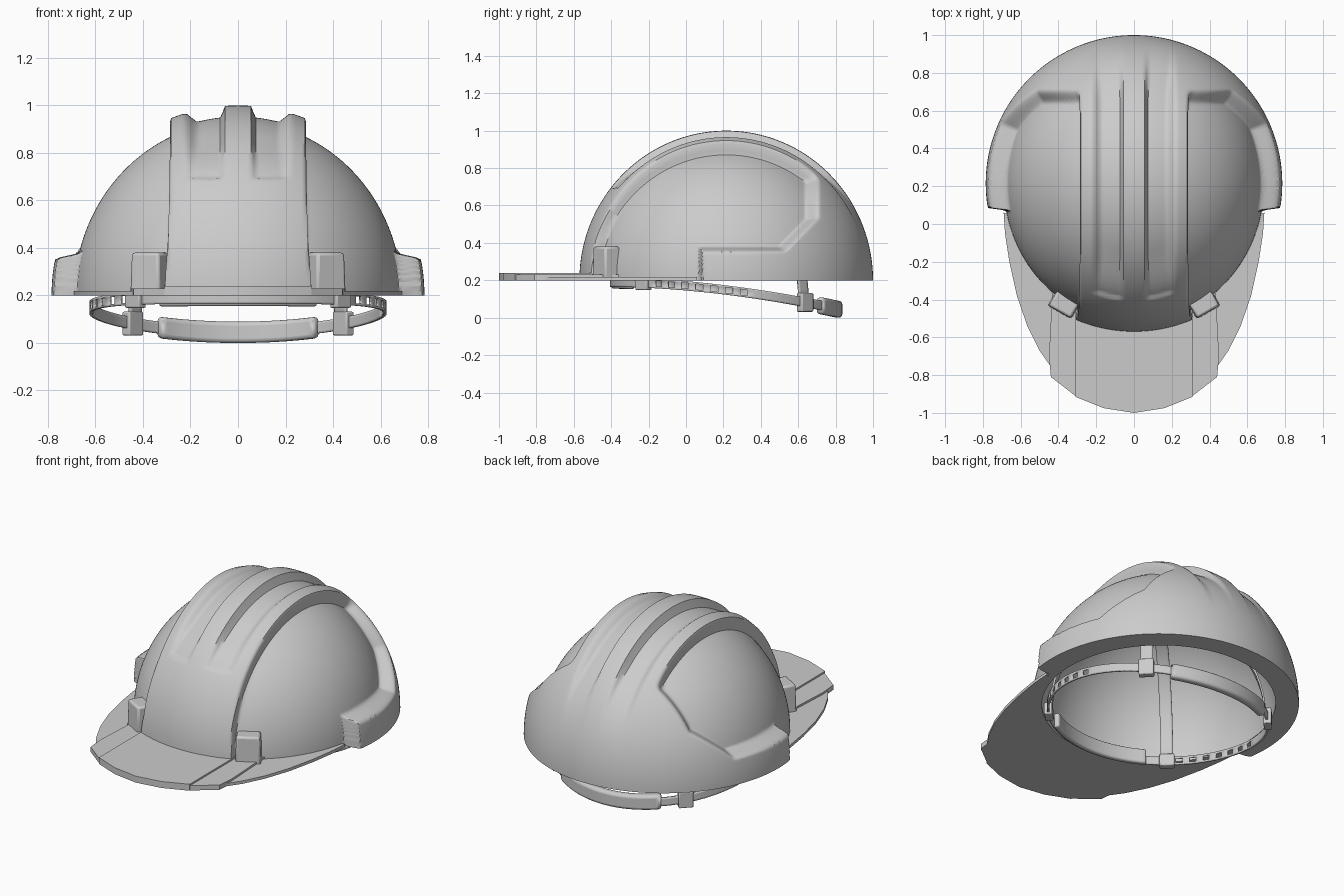
import bpy, bmesh
from math import sin, cos, pi, sqrt, radians, atan2
from mathutils import Vector

if "Cube" in bpy.data.objects:
    bpy.data.objects.remove(bpy.data.objects["Cube"])

CY, RIM = 0.215, 0.2          # dome centre in y, rim height


def make(name, verts, faces, smooth=40, merge=0.0):
    me = bpy.data.meshes.new(name)
    me.from_pydata([tuple(v) for v in verts], [], faces)
    bm = bmesh.new()
    bm.from_mesh(me)
    if merge:
        bmesh.ops.remove_doubles(bm, verts=bm.verts, dist=merge)
    bmesh.ops.recalc_face_normals(bm, faces=bm.faces)
    bm.to_mesh(me)
    bm.free()
    ob = bpy.data.objects.new(name, me)
    bpy.context.collection.objects.link(ob)
    bpy.ops.object.select_all(action='DESELECT')
    bpy.context.view_layer.objects.active = ob
    ob.select_set(True)
    bpy.ops.object.shade_smooth_by_angle(angle=radians(smooth))
    return ob


def step(a, b, x):
    t = min(1, max(0, (x - a) / (b - a)))
    return t * t * (3 - 2 * t)


# Shell: dome with raised centre band and back, two grooves, recessed side panels
INNER, OUTER, CAVITY = (0.69, 0.74, 0.733), (0.785, 0.785, 0.8), (0.65, 0.66, 0.69)


def raised(d):
    s, dz = abs(d[0]), d[2]
    y, z = CY + INNER[1] * d[1], RIM + INNER[2] * dz
    k = 0.035 * (1 - dz) ** 3
    side = step(0.36 + k, 0.41 + k, s)
    back = max(y - 0.635, 0.385 - z,
               (y - 0.635 + 0.385 - z + 0.14) * 0.707,
               (y - 0.6 + z - 0.75) * 0.707)
    panel = side * (1 - step(0, 0.05, min(back, (y - 0.07) * 2)))
    x = s * OUTER[0]
    groove = step(0.055, 0.08, x) * (1 - step(0.185, 0.225, x))
    if d[1] < 0:
        groove *= 0.3 * step(0.69, 0.705, RIM + 0.8 * dz) + 0.7 * step(0.7, 0.9, RIM + 0.8 * dz)
    else:
        groove *= 1 - step(0.55, 0.96, d[1])
    return (1 - panel) * (1 - 0.7 * groove)


def shell():
    nu, nv = 180, 160
    outer, inner = [], []
    for i in range(nu + 1):
        u = -pi / 2 + pi * i / nu
        for j in range(nv + 1):
            v = pi * j / nv
            d = (sin(u), -cos(u) * cos(v), cos(u) * sin(v))
            m = raised(d)
            r = [a + (b - a) * m for a, b in zip(INNER, OUTER)]
            outer.append((r[0] * d[0], CY + r[1] * d[1], RIM + r[2] * d[2]))
            inner.append((CAVITY[0] * d[0], CY + CAVITY[1] * d[1], RIM + CAVITY[2] * d[2]))
    n, w = len(outer), nv + 1
    faces = []
    for i in range(nu):
        for j in range(nv):
            q = (i * w + j, i * w + j + 1, (i + 1) * w + j + 1, (i + 1) * w + j)
            faces += [q, tuple(n + a for a in q)]
        for j in (0, nv):
            a, b = i * w + j, (i + 1) * w + j
            faces.append((a, b, n + b, n + a))
    make("shell", outer + inner, faces, 50, 1e-5)


shell()


# Brim: flat plates of three heights, ending under the shell
def brim(name, outer, x0, x1, top, sign=1):
    arc = []
    for i in range(13):
        x = x1 + (x0 - x1) * i / 12
        arc.append((x, CY - 0.69 * sqrt(1 - (x / 0.67) ** 2)))
    pts = [(sign * x, y) for x, y in outer + arc]
    n = len(pts)
    verts = [(x, y, RIM) for x, y in pts] + [(x, y, top) for x, y in pts]
    faces = [tuple(range(n)), tuple(range(n, 2 * n))]
    faces += [(i, (i + 1) % n, n + (i + 1) % n, n + i) for i in range(n)]
    make(name, verts, faces, 20)


brim("brim_centre", [(-0.31, -0.915), (-0.16, -0.975), (0, -1), (0.16, -0.975), (0.31, -0.915)],
     -0.31, 0.31, 0.24)
for s, tag in ((1, "left"), (-1, "right")):
    brim("brim_step_" + tag, [(0.31, -0.91), (0.44, -0.81), (0.45, -0.7)], 0.31, 0.43, 0.23, s)
    brim("brim_side_" + tag, [(0.43, -0.77), (0.5, -0.67), (0.565, -0.54), (0.62, -0.38),
                              (0.66, -0.2), (0.683, -0.05), (0.69, 0.06)], 0.43, 0.65, 0.218, s)


def box(name, loc, size, turn, bevel, taper=1.0):
    v = [(x * size[0] / 2 * (taper if z > 0 else 1), y * size[1] / 2 * (taper if z > 0 else 1),
          z * size[2] / 2) for x in (-1, 1) for y in (-1, 1) for z in (-1, 1)]
    f = [(0, 1, 3, 2), (4, 6, 7, 5), (0, 4, 5, 1), (2, 3, 7, 6), (0, 2, 6, 4), (1, 5, 7, 3)]
    ob = make(name, v, f)
    ob.location, ob.rotation_euler[2] = loc, turn
    b = ob.modifiers.new("bevel", 'BEVEL')
    b.width, b.segments = bevel, 2
    return ob


# Clip sockets beside the front of the centre band
for s, tag in ((1, "left"), (-1, "right")):
    box("clip_socket_" + tag, (s * 0.37, -0.425, 0.29), (0.145, 0.1, 0.18), s * radians(30), 0.012, 0.92)


# Ribbon: swept strip with thickness, optional square holes in its middle row
def ribbon(name, path, width, thick, closed=False, holes=(), bevel=0.0):
    rows = (-0.5, -0.3, 0.3, 0.5)
    verts = [c + side * (width * r) for c, side in path for r in rows]
    n = len(path)
    faces = []
    for i in range(n if closed else n - 1):
        a, b = i * 4, (i + 1) % n * 4
        faces += [(a + r, a + r + 1, b + r + 1, b + r) for r in range(3)
                  if not (r == 1 and i in holes)]
    ob = make(name, verts, faces)
    so = ob.modifiers.new("thickness", 'SOLIDIFY')
    so.thickness, so.offset = thick, 0
    if bevel:
        b = ob.modifiers.new("round", 'BEVEL')
        b.width, b.segments, b.limit_method = bevel, 3, 'ANGLE'
    return ob


UP = Vector((0, 0, 1))


def ring(a, r=1.0):
    y = 0.21 + 0.61 * sin(a)
    z = 0.19 - 0.145 * max(0, (y + 0.4) / 1.22) ** 1.8
    return Vector((0.62 * r * cos(a), 0.21 + 0.61 * r * sin(a), z))


def arc(a0, a1, n, r=1.0, lift=0.0):
    return [(ring(radians(a0 + (a1 - a0) * i / n), r) + UP * lift, UP) for i in range(n + 1)]


# Headband with adjustment holes
N = 96
slots = [i for i in range(0, N, 2)
         if abs(cos(2 * pi * i / N)) > 0.75 and sin(2 * pi * i / N) < 0.25]
ribbon("headband", arc(0, 360, N)[:-1], 0.05, 0.012, True, slots)

# Nape pad and forehead pad
ribbon("nape_pad", arc(57, 123, 24, 0.985), 0.09, 0.05, bevel=0.018)
ribbon("forehead_pad", arc(237, 303, 24, 0.97, 0.01), 0.09, 0.035, bevel=0.012)

# Crossed crown straps and their buckles
for s, tag in ((1, "a"), (-1, "b")):
    front, rear = ring(atan2(-0.72, s * 0.7)), ring(atan2(0.7, s * -0.715))
    mid, half = (front + rear) / 2, (front - rear) / 2
    side = half.cross(UP).normalized()
    path = [(mid + half * (0.98 * cos(t)) + UP * (0.68 * sin(t)), side)
            for t in (pi * i / 32 for i in range(33))]
    ribbon("crown_strap_" + tag, path, 0.07, 0.01)
    for end, h, part in ((front, 0.075, "front"), (rear, 0.1, "rear")):
        turn = atan2(end.y - 0.21, end.x) + pi / 2
        box("buckle_%s_%s" % (part, tag), end, (0.085, 0.045, h), turn, 0.006)
